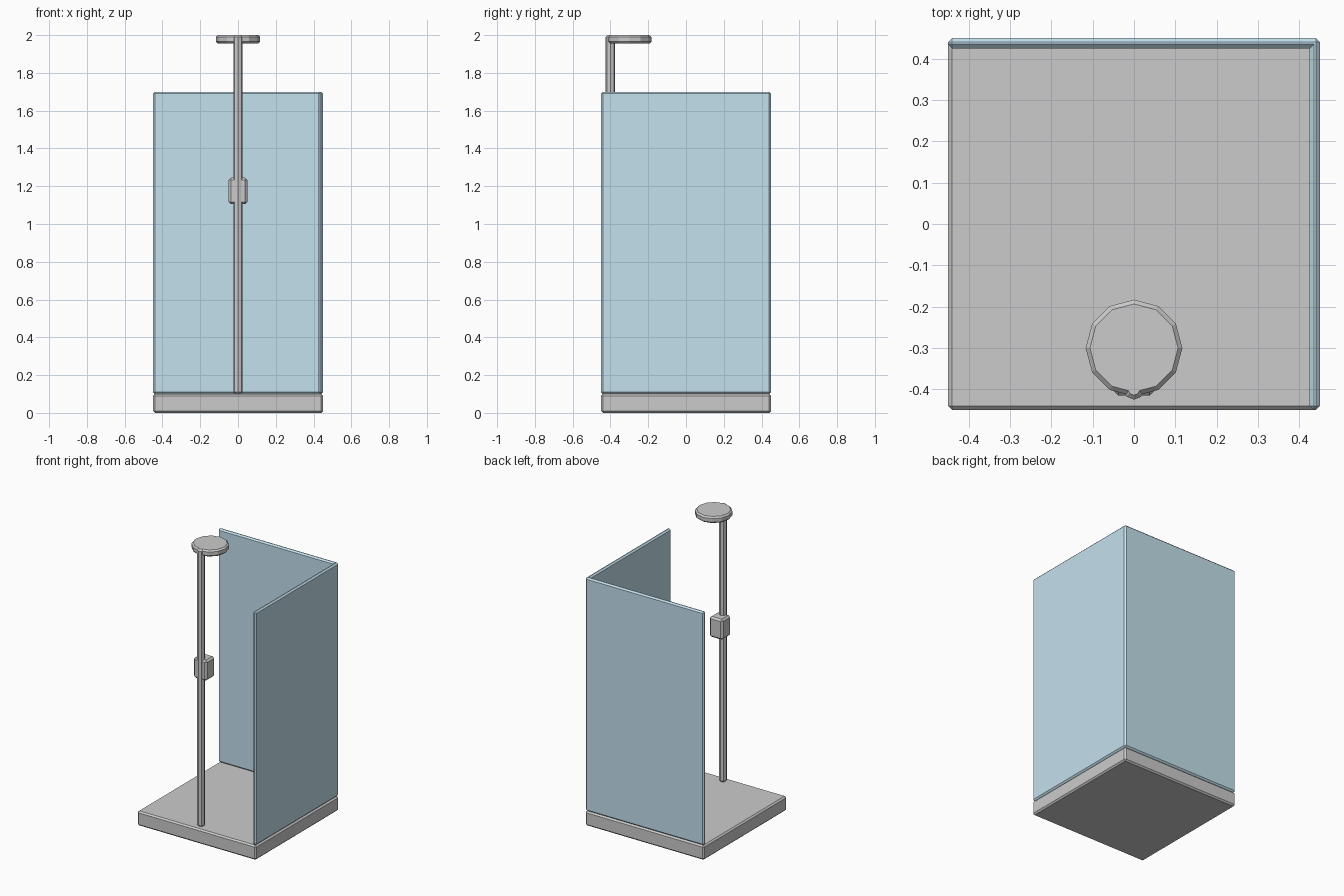
import bpy, bmesh
from mathutils import Vector, Matrix

if "Cube" in bpy.data.objects:
    bpy.data.objects.remove(bpy.data.objects["Cube"])

glass = bpy.data.materials.new("glass_blue")
glass.diffuse_color = (0.55, 0.75, 0.85, 1)
glass.use_nodes = True
glass.node_tree.nodes["Principled BSDF"].inputs["Base Color"].default_value = glass.diffuse_color


def finish(bm, name, bevel, mat=None):
    mesh = bpy.data.meshes.new(name)
    bm.to_mesh(mesh)
    bm.free()
    ob = bpy.data.objects.new(name, mesh)
    bpy.context.collection.objects.link(ob)
    mod = ob.modifiers.new("edge_bevel", "BEVEL")
    mod.width = bevel
    mod.segments = 1
    mod.limit_method = "ANGLE"
    mod.angle_limit = 0.9
    if mat:
        mesh.materials.append(mat)
    return ob


def box(name, lo, hi, bevel, mat=None):
    lo, hi = Vector(lo), Vector(hi)
    bm = bmesh.new()
    bmesh.ops.create_cube(bm, size=1)
    bmesh.ops.scale(bm, vec=hi - lo, verts=bm.verts)
    bmesh.ops.translate(bm, vec=(lo + hi) / 2, verts=bm.verts)
    return finish(bm, name, bevel, mat)


def cylinder(name, y, z0, z1, radius, sides, bevel):
    bm = bmesh.new()
    bmesh.ops.create_cone(bm, cap_ends=True, segments=sides, radius1=radius, radius2=radius,
                          depth=z1 - z0, matrix=Matrix.Translation((0, y, (z0 + z1) / 2)))
    return finish(bm, name, bevel)


# Shower tray
box("shower_tray", (-0.45, -0.45, 0), (0.45, 0.45, 0.1), 0.01)

# Glass walls at the back and right
box("back_panel", (-0.45, 0.425, 0.1), (0.45, 0.45, 1.7), 0.01, glass)
box("right_panel", (0.425, -0.45, 0.1), (0.45, 0.45, 1.7), 0.01, glass)

# Riser pole, overhead rose and mixer valve
cylinder("riser_pole", -0.4, 0.1, 2.0, 0.025, 8, 0.01)
cylinder("shower_head", -0.3, 1.955, 2.0, 0.117, 12, 0.01)
box("mixer_valve", (-0.05, -0.415, 1.105), (0.05, -0.32, 1.245), 0.012)
